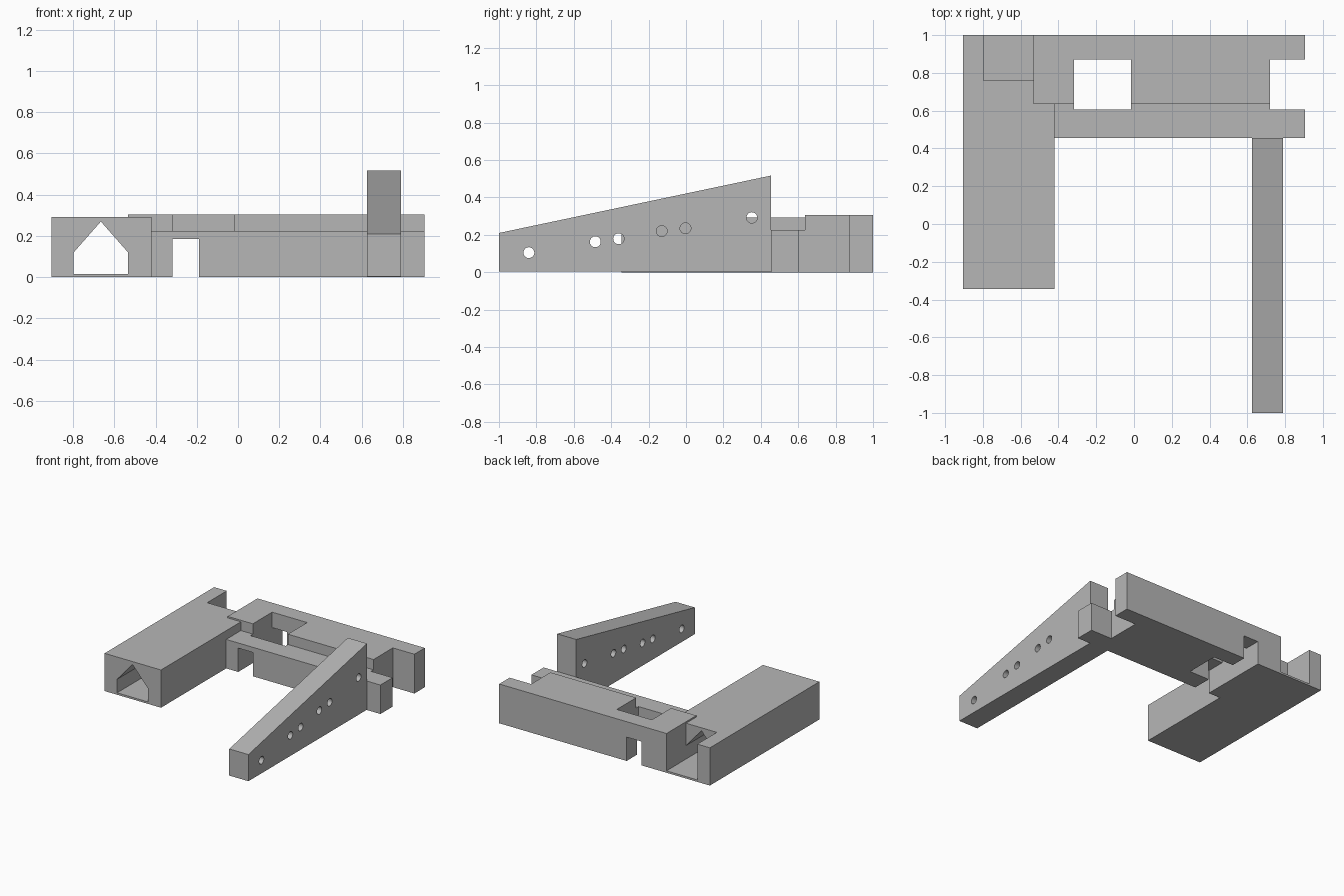
import bpy, bmesh, math
from mathutils import Vector

cube = bpy.data.objects.get("Cube")
if cube:
    bpy.data.objects.remove(cube, do_unlink=True)

grey = bpy.data.materials.new("plain grey")
grey.use_nodes = True
COLOUR = (0.47, 0.47, 0.47, 1)
grey.diffuse_color = COLOUR
grey.node_tree.nodes["Principled BSDF"].inputs["Base Color"].default_value = COLOUR


def prism(name, outline, axis, start, end):
    """Extrude a closed outline along x or y; the outline is (y, z) or (x, z)."""
    place = (lambda a, b: (start, a, b)) if axis == "x" else (lambda a, b: (a, start, b))
    shift = Vector((end - start, 0, 0)) if axis == "x" else Vector((0, end - start, 0))
    bm = bmesh.new()
    face = bm.faces.new([bm.verts.new(place(a, b)) for a, b in outline])
    new = bmesh.ops.extrude_face_region(bm, geom=[face])["geom"]
    bmesh.ops.translate(bm, vec=shift, verts=[g for g in new if isinstance(g, bmesh.types.BMVert)])
    bmesh.ops.recalc_face_normals(bm, faces=bm.faces)
    mesh = bpy.data.meshes.new(name)
    bm.to_mesh(mesh)
    bm.free()
    mesh.materials.append(grey)
    obj = bpy.data.objects.new(name, mesh)
    bpy.context.collection.objects.link(obj)
    return obj


def box(name, x, y, z):
    outline = [(y[0], z[0]), (y[1], z[0]), (y[1], z[1]), (y[0], z[1])]
    return prism(name, outline, "x", *x)


def cut(obj, cutters):
    """Subtract each cutter, bake the result and remove the cutters."""
    for c in cutters:
        c.hide_render = True
        mod = obj.modifiers.new("cut", "BOOLEAN")
        mod.operation, mod.solver, mod.object = "DIFFERENCE", "EXACT", c
    bpy.context.view_layer.update()
    baked = bpy.data.meshes.new_from_object(obj.evaluated_get(bpy.context.evaluated_depsgraph_get()))
    obj.modifiers.clear()
    obj.data = baked
    for c in cutters:
        bpy.data.objects.remove(c, do_unlink=True)


# Long housing with a gabled tunnel that opens upward at the back
housing = box("tunnel_housing", (-0.905, -0.42), (-0.345, 1), (0, 0.293))
gable = [(-0.797, 0.015), (-0.533, 0.015), (-0.533, 0.12), (-0.665, 0.27), (-0.797, 0.12)]
cut(housing, [
    prism("tunnel_cutter", gable, "y", -0.5, 0.9),
    box("channel_cutter", (-0.797, -0.533), (0.76, 1.1), (0.015, 0.5)),
])

# Stepped cross block with a shaft, a low slot and an open end notch
step = [(0.455, 0), (1, 0), (1, 0.305), (0.635, 0.305), (0.635, 0.225), (0.455, 0.225)]
block = prism("cross_block", step, "x", -0.42, 0.905)
cut(block, [
    box("shaft_cutter", (-0.317, -0.016), (0.605, 0.872), (-0.1, 0.5)),
    box("slot_cutter", (-0.317, -0.19), (0.3, 1.1), (-0.1, 0.185)),
    box("notch_cutter", (0.72, 1), (0.605, 0.872), (-0.1, 0.5)),
])

# Thin lip of the block lying on the housing
box("cover_lip", (-0.533, -0.42), (0.635, 1), (0.293, 0.305))

# Tapered arm with a row of round holes
taper = [(-1, 0.003), (0.455, 0.003), (0.455, 0.517), (-1, 0.21)]
arm = prism("tapered_arm", taper, "x", 0.625, 0.79)
holes = [(-0.84, 0.105), (-0.485, 0.163), (-0.36, 0.179),
         (-0.13, 0.22), (-0.003, 0.235), (0.352, 0.292)]
drills = []
for y, z in holes:
    ring = [(y + 0.029 * math.cos(math.tau * i / 32), z + 0.029 * math.sin(math.tau * i / 32))
            for i in range(32)]
    drills.append(prism("drill_cutter", ring, "x", 0.5, 0.9))
cut(arm, drills)
